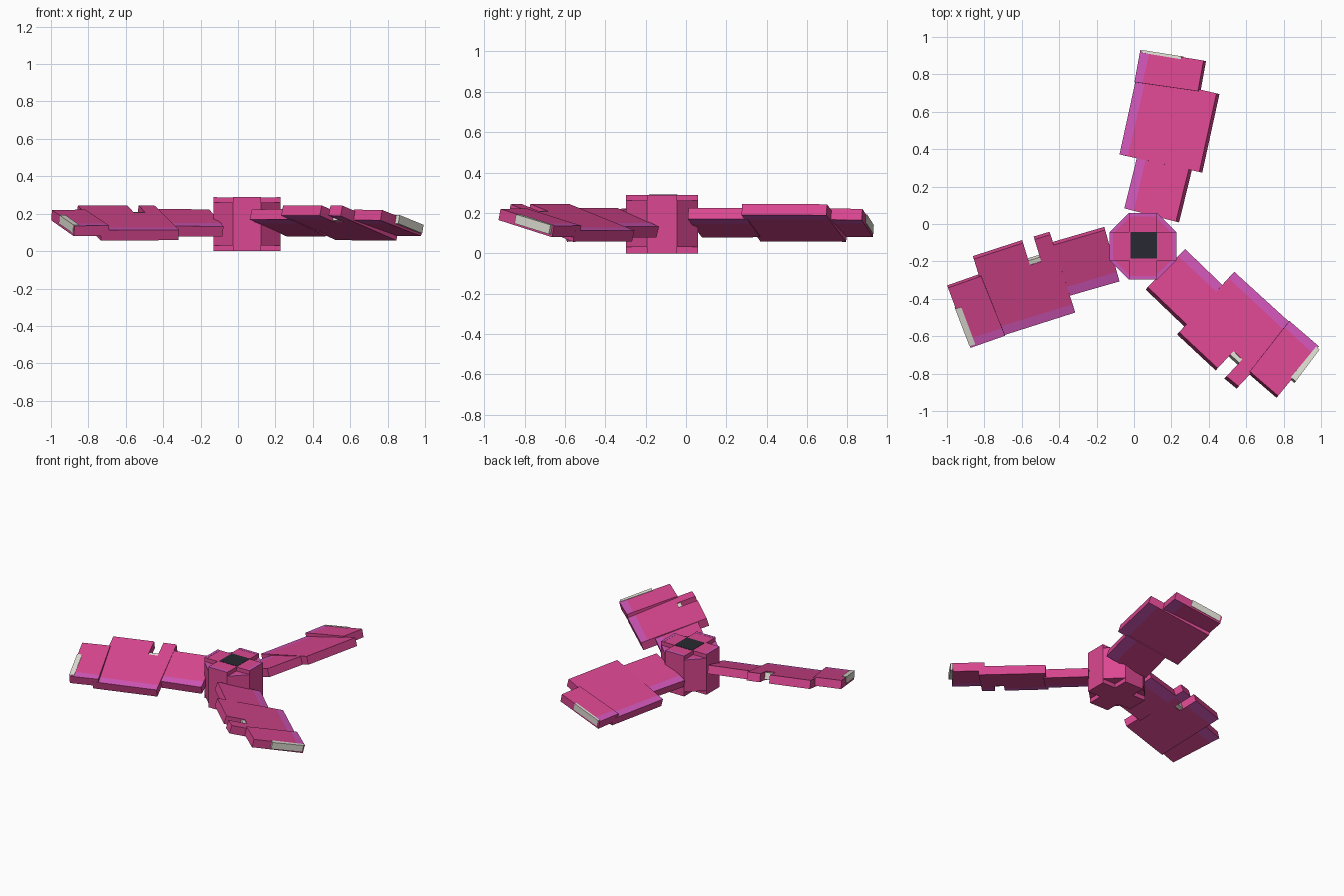
import bpy, bmesh, math
from mathutils import Vector, Matrix

cube = bpy.data.objects.get("Cube")
if cube:
    bpy.data.objects.remove(cube)


def material(name, rgb):
    m = bpy.data.materials.new(name)
    m.use_nodes = True
    m.diffuse_color = (*rgb, 1)
    m.node_tree.nodes["Principled BSDF"].inputs["Base Color"].default_value = (*rgb, 1)
    return m


PINK = material("pink", (0.71, 0.064, 0.285))
PURPLE = material("purple pink", (0.64, 0.093, 0.48))
GREY = material("pale grey", (0.77, 0.76, 0.68))
DARK = material("dark grey", (0.022, 0.023, 0.032))
HUB = Vector((0.048, -0.119, 0))


def finish(bm, name, mats, matrix):
    bmesh.ops.recalc_face_normals(bm, faces=bm.faces)
    mesh = bpy.data.meshes.new(name)
    bm.to_mesh(mesh)
    bm.free()
    for m in mats:
        mesh.materials.append(m)
    ob = bpy.data.objects.new(name, mesh)
    ob.matrix_world = matrix
    bpy.context.collection.objects.link(ob)
    return ob


def prism(name, outline, z0, slope, thick, matrix, mats, strips=None):
    """Tilted slab: outline is the upper face, z = z0 - slope * v."""
    n = Vector((0, slope, 1)).normalized()
    bm = bmesh.new()
    top = [bm.verts.new((u, v, z0 - slope * v)) for u, v in outline]
    low = [bm.verts.new(t.co - n * thick) for t in top]
    bm.faces.new(top)
    bm.faces.new(low[::-1])
    for i in range(len(top)):
        j = (i + 1) % len(top)
        bm.faces.new((top[i], low[i], low[j], top[j]))
    bmesh.ops.recalc_face_normals(bm, faces=bm.faces)
    # painted strips: low edge of the upper face, high edge of the underside
    if strips:
        for v in strips:
            bmesh.ops.bisect_plane(bm, geom=bm.verts[:] + bm.edges[:] + bm.faces[:],
                                   plane_co=(0, v, 0), plane_no=(0, 1, 0))
        for f in bm.faces:
            v = f.calc_center_median().y
            if (f.normal.z > 0.5 and v > strips[0]) or (f.normal.z < -0.5 and v < strips[1]):
                f.material_index = 1
    return finish(bm, name, mats, matrix)


# Hub: tall cross-shaped prism around a slightly shorter octagonal core
R, W, H = 0.179, 0.075, 0.288
hub_at = Matrix.Translation(HUB)
cross, octagon = [], []
for k in range(4):
    c, s = round(math.cos(k * math.pi / 2)), round(math.sin(k * math.pi / 2))
    turn = lambda p: (p[0] * c - p[1] * s, p[0] * s + p[1] * c)
    cross += [turn(p) for p in ((R, -W), (R, W), (W, W))]
    octagon += [turn(p) for p in ((R, -W), (R, W))]
    edge = [turn(p) for p in ((R - 0.02, -W), (R, -W), (R, W), (R - 0.02, W))]
    corner = [turn(p) for p in ((R, W), (W, R), (W, R - 0.028), (R - 0.028, W))]
    prism("hub_edge_strip_%d" % (k + 1), edge, H + 0.001, 0, 0.002, hub_at, [PURPLE])
    prism("hub_corner_strip_%d" % (k + 1), corner, 0.261, 0, 0.002, hub_at, [PURPLE])
prism("hub_cross", cross, H, 0, H, hub_at, [PINK])
prism("hub_core", octagon, 0.26, 0, 0.23, hub_at, [PINK])
B = 0.071
prism("hub_cap_plate", [(-B, -B), (B, -B), (B, B), (-B, B)], H + 0.002, 0, 0.004,
      Matrix.Translation(HUB + Vector((0.004, 0.006, 0))), [DARK])

# Blades: name, angle, notch start (or None), tip offset, end plate inner and outer reach
BLADES = (("back", 77, None, -0.022, -0.012, 0.004),
          ("right", 197, 0.544, 0.0, -0.03, 0.004),
          ("left", 317, 0.737, 0.012, -0.01, 0.024))
T = 0.057
for name, angle, notch, tip, inner, outer in BLADES:
    at = Matrix.Translation(HUB) @ Matrix.Rotation(math.radians(angle), 4, 'Z')
    # inner section next to the hub
    prism(name + "_blade_root", [(0.175, 0.143), (0.168, -0.142), (0.47, -0.146), (0.47, 0.138)],
          0.178, 0.32, T, at, [PINK, PURPLE], (0.09, -0.09))
    # wide middle section, with a square notch on two of the blades
    outline = [(0.45, 0.233), (0.455, -0.204)]
    if notch:
        a, b = notch, notch + 0.064
        outline += [(a, -0.204), (a, -0.08), (b, -0.08), (b, -0.204)]
        prism(name + "_notch_plate", [(a, -0.07), (a, -0.105), (b, -0.105), (b, -0.07)],
              0.178, 0.30, T - 0.01, at, [GREY])
    outline += [(0.885, -0.199), (0.885, 0.238)]
    prism(name + "_blade_middle", outline, 0.183, 0.30, T, at, [PINK, PURPLE], (0.187, -0.15))
    # tip section, slightly skewed and flatter
    prism(name + "_blade_tip", [(0.845, 0.242), (0.874, -0.10), (1.062 + tip, -0.092), (1.04 + tip, 0.25)],
          0.197, 0.248, T, at, [PINK, PURPLE], (0.2, -0.04))
    # pale plate on the end of the tip, standing slightly proud of it
    u0, u1 = 1.054 + tip, 1.041 + tip
    prism(name + "_tip_plate", [(u1 + inner, 0.24), (u0 + inner, 0.028),
                                (u0 + outer, 0.028), (u1 + outer * 0.6, 0.24)],
          0.2, 0.248, 0.047, at, [GREY])
